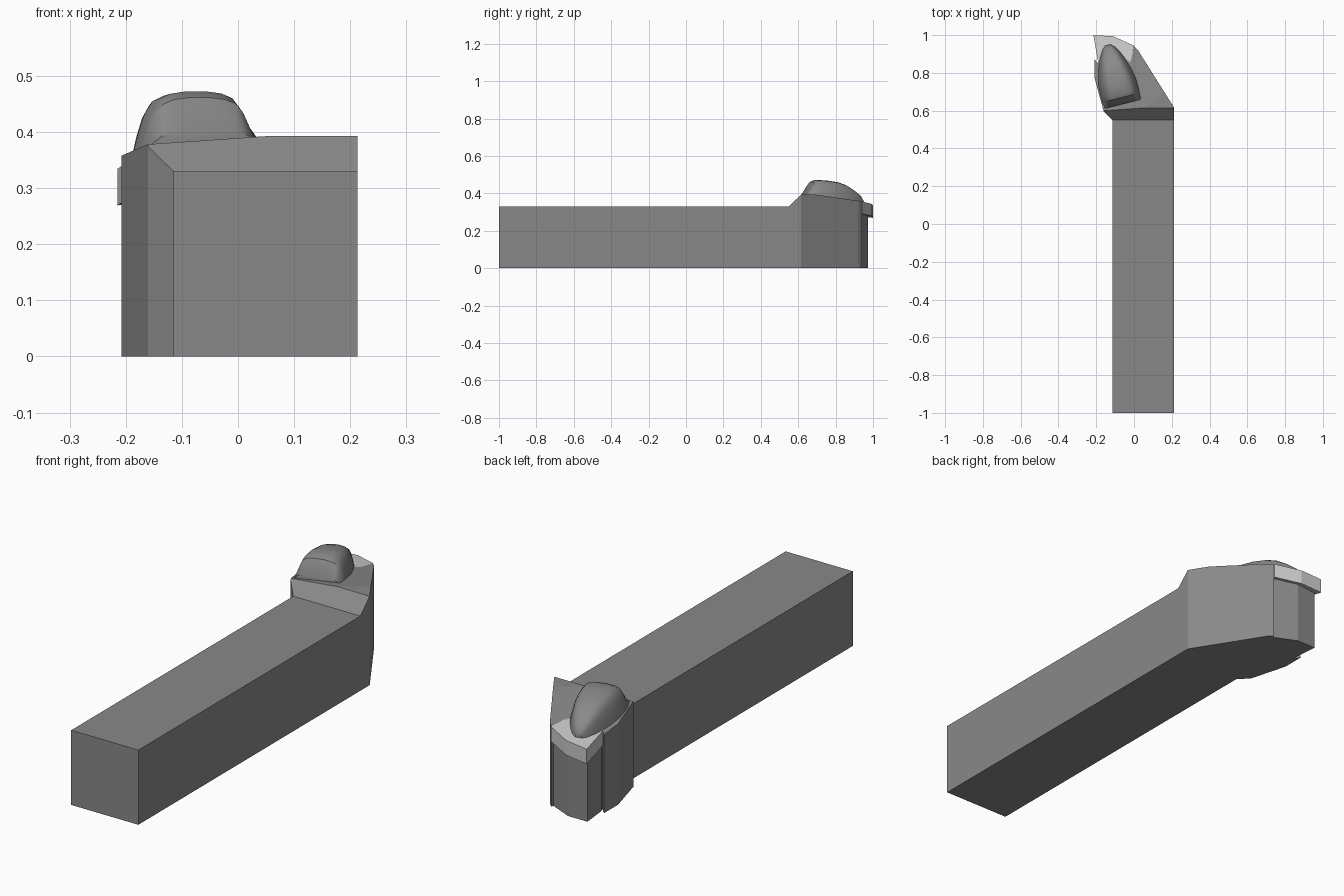
import bpy, bmesh, math
from mathutils import Vector

if "Cube" in bpy.data.objects:
    bpy.data.objects.remove(bpy.data.objects["Cube"])

def material(name, g):
    m = bpy.data.materials.new(name)
    m.diffuse_color = (g, g, g, 1)
    m.use_nodes = True
    m.node_tree.nodes["Principled BSDF"].inputs["Base Color"].default_value = m.diffuse_color
    return m

STEEL = material("dark_steel", 0.25)
CARBIDE = material("light_carbide", 0.7)

def tilt(x, y):
    """Height of the inclined top plane of the head."""
    return 0.378 + 0.076 * (x + 0.16) - 0.099 * (y - 0.6)

def finish(name, bm, mat):
    bmesh.ops.recalc_face_normals(bm, faces=bm.faces)
    me = bpy.data.meshes.new(name)
    bm.to_mesh(me)
    bm.free()
    me.materials.append(mat)
    ob = bpy.data.objects.new(name, me)
    bpy.context.collection.objects.link(ob)
    return ob

def prism(outline, low, high):
    """Vertical prism whose ends follow the height functions low and high."""
    bm = bmesh.new()
    a = [bm.verts.new((x, y, low(x, y))) for x, y in outline]
    b = [bm.verts.new((x, y, high(x, y))) for x, y in outline]
    n = len(a)
    bm.faces.new(a)
    bm.faces.new(b)
    for i in range(n):
        j = (i + 1) % n
        bm.faces.new((a[i], a[j], b[j], b[i]))
    return bm

def floor(x, y):
    return 0.0

# Square shank
shank = [(-0.115, -1), (0.213, -1), (0.213, 0.55), (-0.115, 0.55)]
finish("shank", prism(shank, floor, lambda x, y: 0.33), STEEL)

# Head body, its top trimmed by a flat, a ramp and the inclined plane
head = [(-0.115, 0.55), (0.213, 0.55), (0.213, 0.615), (0.02, 0.922), (0.0, 0.94),
        (-0.015, 0.87), (-0.175, 0.835), (-0.208, 0.87), (-0.208, 0.77), (-0.16, 0.595)]
bm = prism(head, floor, lambda x, y: 0.5)
cuts = [((0, 0, 0.393), (0, 0, 1)),
        ((0, 0.55, 0.33), (0, -0.97, 1)),
        ((-0.16, 0.6, 0.378), (-0.076, 0.099, 1))]
for co, no in cuts:
    bmesh.ops.bisect_plane(bm, geom=bm.verts[:] + bm.edges[:] + bm.faces[:], dist=1e-5,
                           plane_co=co, plane_no=Vector(no).normalized(), clear_outer=True)
    bmesh.ops.holes_fill(bm, edges=[e for e in bm.edges if e.is_boundary], sides=0)
finish("head", bm, STEEL)

# Support column under the insert
seat = [(0.005, 0.925), (-0.105, 0.974), (-0.2, 0.974), (-0.188, 0.86), (-0.17, 0.82), (0.0, 0.82)]
finish("insert_seat", prism(seat, floor, lambda x, y: tilt(x, y) - 0.065), STEEL)

# Cutting insert
insert = [(-0.215, 1.0), (-0.11, 0.994), (0.0, 0.944), (-0.016, 0.86), (-0.1, 0.82), (-0.187, 0.84)]
finish("cutting_insert", prism(insert, lambda x, y: tilt(x, y) - 0.065, tilt), CARBIDE)

# Clamp: rounded sections lofted along a slanted axis (distance, half width, top height)
stations = [(0.0, 0.103, 0.400), (0.035, 0.103, 0.461), (0.06, 0.104, 0.472), (0.12, 0.102, 0.468),
            (0.18, 0.089, 0.459), (0.225, 0.075, 0.443), (0.27, 0.056, 0.415),
            (0.305, 0.034, 0.388), (0.322, 0.016, 0.362)]
half = [(1, 0), (0.9, 0.36), (0.78, 0.68), (0.64, 0.88), (0.45, 0.965), (0.2, 1.0)]
section = half + [(-w, h) for w, h in reversed(half)]
axis, across = Vector((-0.243, 0.97)), Vector((0.97, 0.243))
bm = bmesh.new()
rings = []
for u, width, top in stations:
    ring = []
    for w, h in section:
        p = Vector((-0.06, 0.635)) + axis * u + across * (w * width)
        base = min(0.393, tilt(p.x, p.y)) - 0.006
        ring.append(bm.verts.new((p.x, p.y, base + max(top - base, 0.004) * h)))
    rings.append(ring)
for r, s in zip(rings, rings[1:]):
    for i in range(len(r)):
        j = (i + 1) % len(r)
        bm.faces.new((r[i], r[j], s[j], s[i]))
bm.faces.new(rings[0])
bm.faces.new(rings[-1])
clamp = finish("clamp", bm, STEEL)
bpy.context.view_layer.objects.active = clamp
clamp.select_set(True)
bpy.ops.object.shade_smooth_by_angle(angle=math.radians(35))
